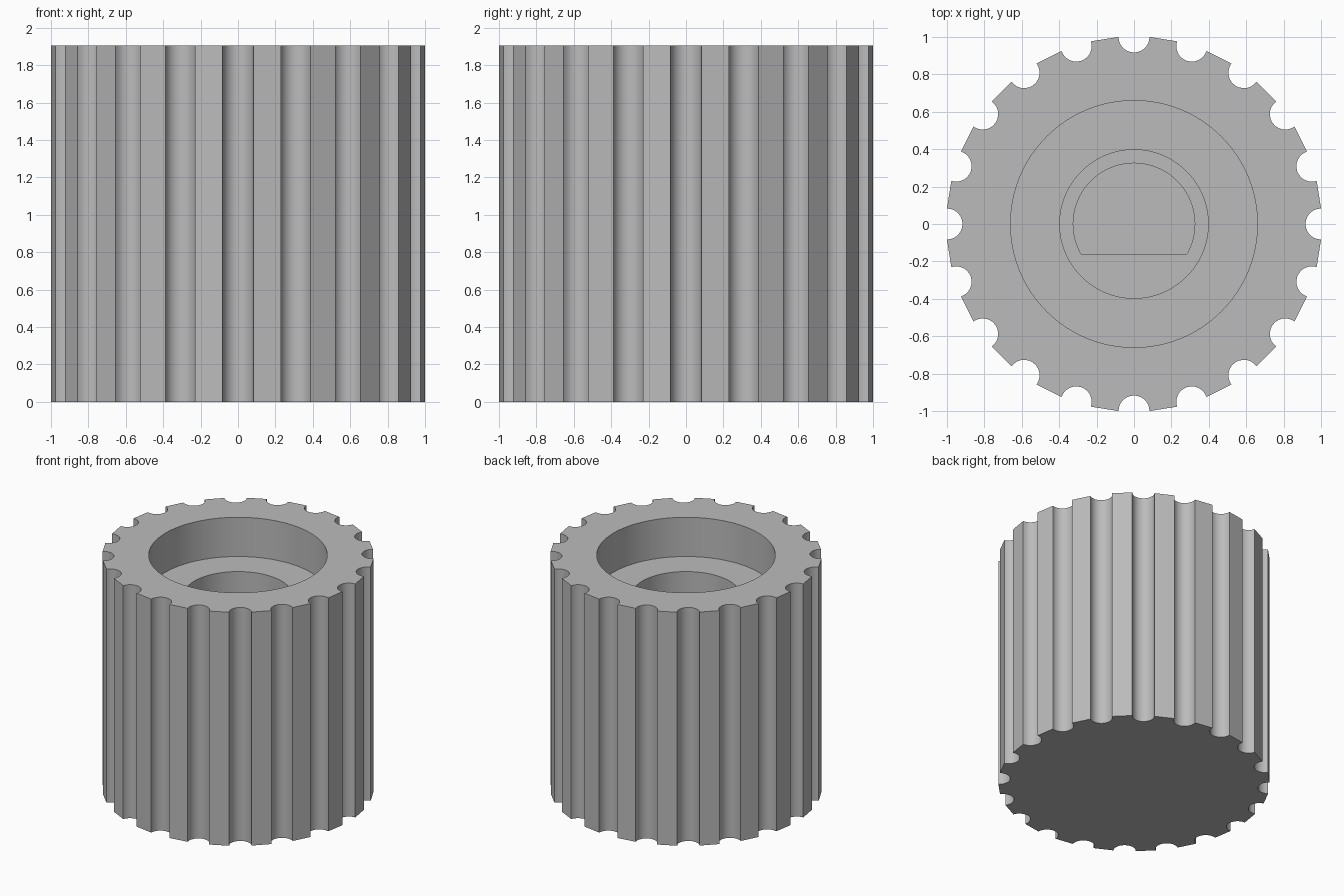
import bpy, bmesh
from math import sin, cos, pi, asin

if "Cube" in bpy.data.objects:
    bpy.data.objects.remove(bpy.data.objects["Cube"], do_unlink=True)

HEIGHT = 1.905
GROOVES = 20
GROOVE_R = 0.083

grey = bpy.data.materials.new("matte grey")
grey.use_nodes = True
grey.diffuse_color = (0.5, 0.5, 0.5, 1)
grey.node_tree.nodes["Principled BSDF"].inputs["Base Color"].default_value = (0.5, 0.5, 0.5, 1)


def prism(name, outline, z0, z1):
    """Extrude a counter-clockwise outline from z0 up to z1."""
    bm = bmesh.new()
    base = bm.faces.new([bm.verts.new((x, y, z0)) for x, y in outline])
    top = bmesh.ops.extrude_face_region(bm, geom=[base], use_keep_orig=True)["geom"]
    for v in top:
        if isinstance(v, bmesh.types.BMVert):
            v.co.z = z1
    bmesh.ops.recalc_face_normals(bm, faces=bm.faces)
    mesh = bpy.data.meshes.new(name)
    bm.to_mesh(mesh)
    bm.free()
    mesh.materials.append(grey)
    obj = bpy.data.objects.new(name, mesh)
    bpy.context.collection.objects.link(obj)
    return obj


def arc(radius, start, end, steps):
    return [(radius * cos(start + (end - start) * i / steps),
             radius * sin(start + (end - start) * i / steps)) for i in range(steps + 1)]


def circle(radius, steps=96):
    return arc(radius, 0, 2 * pi, steps)[:-1]


def fluted_outline(steps=12):
    """Flat ribs separated by half-round grooves."""
    points = []
    for g in range(GROOVES):
        a = 2 * pi * g / GROOVES
        for i in range(steps + 1):
            u = pi * i / steps
            r, t = 1 - GROOVE_R * sin(u), -GROOVE_R * cos(u)
            points.append((r * cos(a) - t * sin(a), r * sin(a) + t * cos(a)))
    return points


# Fluted body
knob = prism("knob_body", fluted_outline(), 0, HEIGHT)

# Stepped bore: wide recess, bushing clearance, D-shaped shaft socket
flat = asin(0.16 / 0.325)
cutters = [
    prism("recess_cutter", circle(0.66), 1.585, HEIGHT + 0.1),
    prism("bushing_cutter", circle(0.397), 1.1, HEIGHT + 0.1),
    prism("shaft_cutter", arc(0.325, -flat, pi + flat, 72), 0.3, HEIGHT + 0.1),
]
for cutter in cutters:
    cutter.hide_render = True
    mod = knob.modifiers.new(cutter.name, "BOOLEAN")
    mod.operation = "DIFFERENCE"
    mod.solver = "EXACT"
    mod.object = cutter

# Bake the cuts and discard the cutters
bpy.context.view_layer.update()
graph = bpy.context.evaluated_depsgraph_get()
baked = bpy.data.meshes.new_from_object(knob.evaluated_get(graph))
knob.modifiers.clear()
knob.data = baked
for cutter in cutters:
    bpy.data.objects.remove(cutter, do_unlink=True)

# Smooth grooves and bores, crisp rims
bpy.ops.object.select_all(action="DESELECT")
knob.select_set(True)
bpy.context.view_layer.objects.active = knob
bpy.ops.object.shade_smooth_by_angle(angle=pi / 6)
